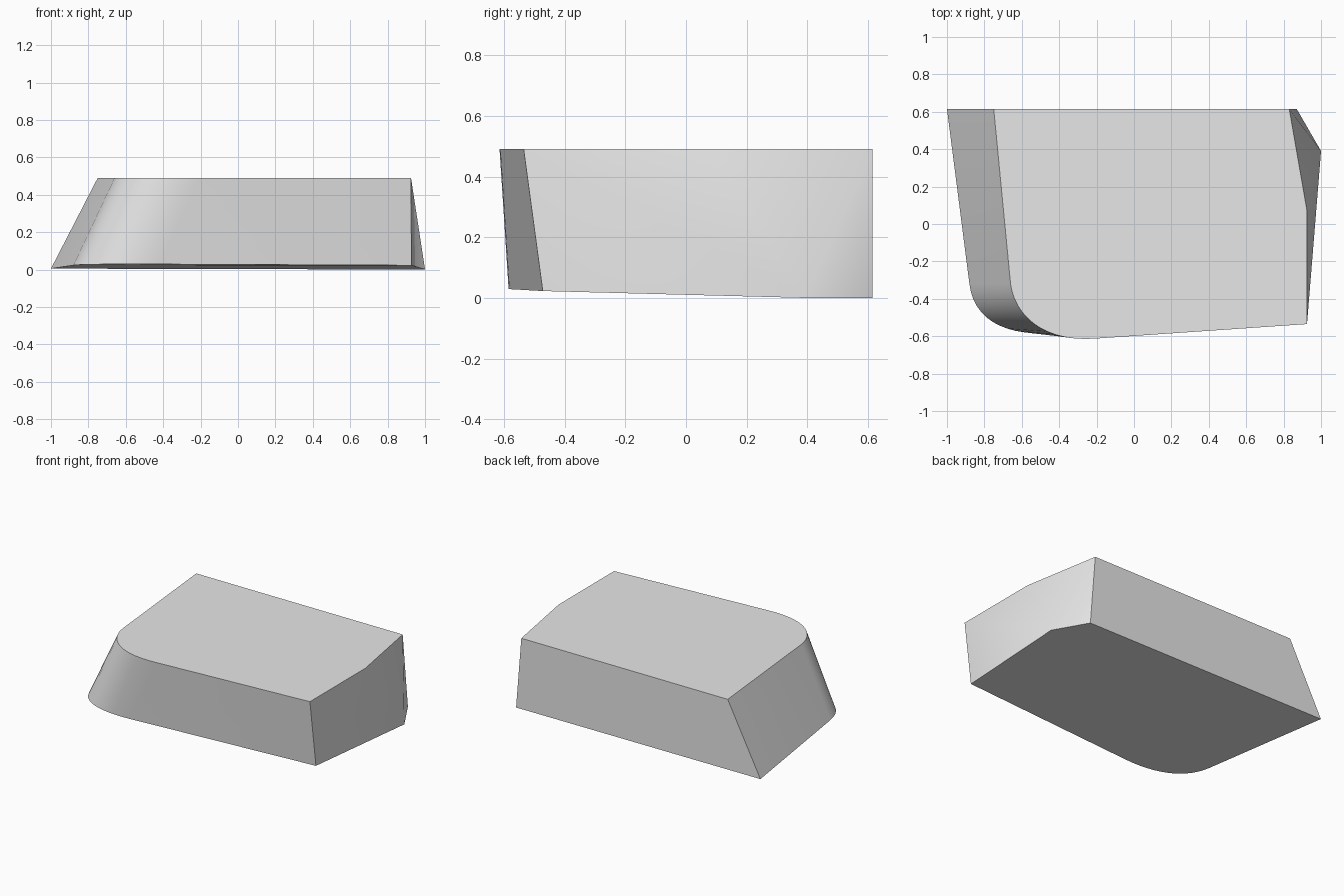
import bpy, bmesh
from mathutils import Vector
from mathutils.geometry import interpolate_bezier

cube = bpy.data.objects.get("Cube")
if cube:
    bpy.data.objects.remove(cube, do_unlink=True)

TOP_Z = 0.49
CORNER_STEPS = 14


def corner(*controls):
    """Rounded corner from four control points."""
    return interpolate_bezier(*[Vector((x, y, 0)) for x, y in controls], CORNER_STEPS)


def underside(x, y):
    """Height of the gently sloping bottom face."""
    return 0.0025 * (1 - x) + 0.026 * max(0.39 - y, 0)


# Outlines run from the back left, round the front corner, to the front right
top_path = [Vector((-0.75, 0.615, 0))]
top_path += corner((-0.66, -0.32), (-0.635, -0.5), (-0.47, -0.635), (-0.2, -0.612))
top_path.append(Vector((0.925, -0.535, 0)))
low_path = [Vector((-1, 0.615, 0))]
low_path += corner((-0.88, -0.32), (-0.855, -0.52), (-0.68, -0.602), (-0.42, -0.582))
low_path.append(Vector((0.927, -0.472, 0)))

bm = bmesh.new()


def top_vert(x, y):
    return bm.verts.new((x, y, TOP_Z))


def low_vert(x, y):
    return bm.verts.new((x, y, underside(x, y)))


top = [top_vert(p.x, p.y) for p in top_path]
low = [low_vert(p.x, p.y) for p in low_path]
top_kink, top_back = top_vert(0.925, 0.07), top_vert(0.83, 0.615)
low_kink, low_back = low_vert(1, 0.39), low_vert(0.87, 0.615)

# Sloping left side, rounded corner and front
for i in range(len(top) - 1):
    bm.faces.new((top[i], low[i], low[i + 1], top[i + 1]))

# Faceted right side fans out from the lower kink
fan = [low[-1], top[-1], top_kink, top_back, low_back]
for a, b in zip(fan, fan[1:]):
    bm.faces.new((low_kink, b, a))

# Back, top and underside
bm.faces.new((top[0], top_back, low_back, low[0]))
bm.faces.new(top + [top_kink, top_back])
bm.faces.new(low + [low_kink, low_back])
bmesh.ops.recalc_face_normals(bm, faces=bm.faces)

mesh = bpy.data.meshes.new("wedge_block")
bm.to_mesh(mesh)
bm.free()
block = bpy.data.objects.new("wedge_block", mesh)
bpy.context.collection.objects.link(block)

# Plain grey finish
grey = bpy.data.materials.new("light_grey")
grey.use_nodes = True
colour = (0.8, 0.8, 0.8, 1)
grey.diffuse_color = colour
grey.node_tree.nodes["Principled BSDF"].inputs["Base Color"].default_value = colour
mesh.materials.append(grey)

bpy.ops.object.select_all(action="DESELECT")
block.select_set(True)
bpy.context.view_layer.objects.active = block
bpy.ops.object.shade_smooth_by_angle(angle=0.4)
